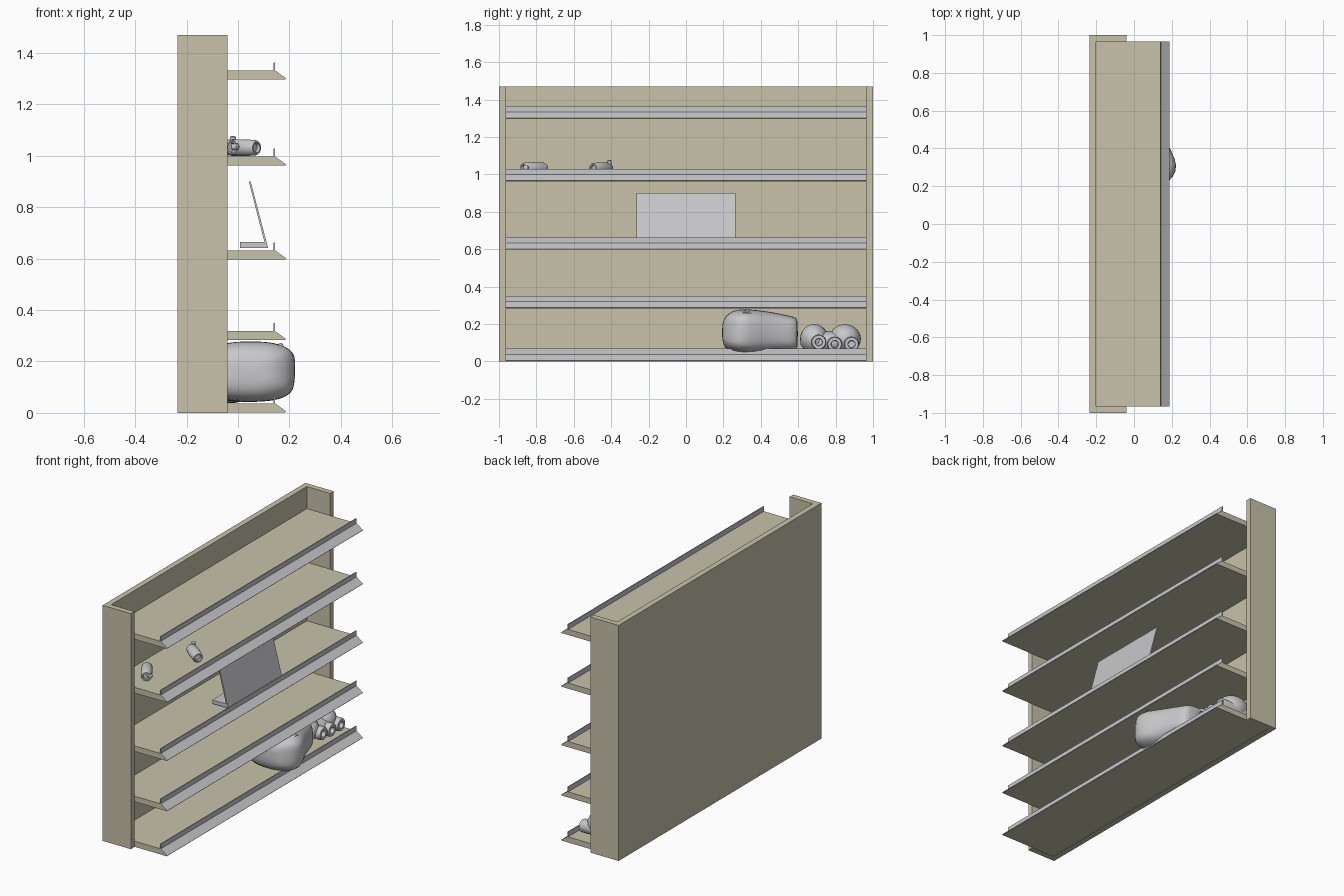
import bpy, bmesh, math
from mathutils import Vector, Matrix

if "Cube" in bpy.data.objects:
    bpy.data.objects.remove(bpy.data.objects["Cube"])


def material(name, colour):
    m = bpy.data.materials.new(name)
    m.use_nodes = True
    m.diffuse_color = colour
    m.node_tree.nodes["Principled BSDF"].inputs["Base Color"].default_value = colour
    return m


BEIGE = material("beige panel", (0.57, 0.54, 0.40, 1))
GREY = material("light grey", (0.58, 0.58, 0.60, 1))


def finish(name, bm, mat, smooth=None):
    bmesh.ops.recalc_face_normals(bm, faces=bm.faces)
    me = bpy.data.meshes.new(name)
    bm.to_mesh(me)
    bm.free()
    ob = bpy.data.objects.new(name, me)
    bpy.context.collection.objects.link(ob)
    me.materials.append(mat)
    if smooth:
        bpy.ops.object.select_all(action='DESELECT')
        ob.select_set(True)
        bpy.context.view_layer.objects.active = ob
        bpy.ops.object.shade_smooth_by_angle(angle=math.radians(smooth))
    return ob


def extrude(name, profile, y0, y1, mat):
    """Extrude an (x, z) profile along y."""
    bm = bmesh.new()
    face = bm.faces.new([bm.verts.new((x, y0, z)) for x, z in profile])
    out = bmesh.ops.extrude_face_region(bm, geom=[face])
    verts = [v for v in out["geom"] if isinstance(v, bmesh.types.BMVert)]
    bmesh.ops.translate(bm, verts=verts, vec=(0, y1 - y0, 0))
    return finish(name, bm, mat)


def box(name, x0, x1, y0, y1, z0, z1, mat):
    return extrude(name, [(x0, z0), (x1, z0), (x1, z1), (x0, z1)], y0, y1, mat)


def loft(name, rings, mat, smooth, caps=True):
    bm = bmesh.new()
    loops = [[bm.verts.new(p) for p in ring] for ring in rings]
    n = len(loops[0])
    for a, b in zip(loops, loops[1:]):
        for i in range(n):
            bm.faces.new((a[i], a[(i + 1) % n], b[(i + 1) % n], b[i]))
    if caps:
        bm.faces.new(loops[0])
        bm.faces.new(loops[-1])
    return finish(name, bm, mat, smooth)


def lathe(name, profile, centre, axis, mat, n=24, smooth=40):
    """Revolve (distance, radius) pairs around an axis through centre."""
    turn = Vector(axis).to_track_quat('Z', 'Y').to_matrix()
    rings = [[Vector(centre) + turn @ Vector((r * math.cos(2 * math.pi * i / n),
                                              r * math.sin(2 * math.pi * i / n), d))
              for i in range(n)] for d, r in profile]
    return loft(name, rings, mat, smooth)


def ellipsoid(name, centre, size, mat):
    bm = bmesh.new()
    bmesh.ops.create_uvsphere(bm, u_segments=24, v_segments=14, radius=1,
                              matrix=Matrix.Translation(centre) @ Matrix.Diagonal((*size, 1)))
    return finish(name, bm, mat, 60)


# Open cabinet: back and two side panels
box("back_panel", -0.235, -0.2, -0.965, 0.965, 0, 1.47, BEIGE)
for side, s in (("right", -1), ("left", 1)):
    y0, y1 = sorted((s * 0.965, s))
    box(side + "_side_panel", -0.235, -0.04, y0, y1, 0, 1.47, BEIGE)

# Shelves with sloping front, grey label strip and upright lip
for i, z in enumerate((0.037, 0.318, 0.632, 0.997, 1.332)):
    b = z - 0.035
    extrude(f"shelf_{i}", [(-0.2, b), (0.184, b), (0.184, b + 0.003), (0.14, z), (-0.2, z)],
            -0.965, 0.965, BEIGE)
    extrude(f"label_strip_{i}", [(0.184, b + 0.003), (0.187, b + 0.004), (0.143, z + 0.001),
                                 (0.14, z)], -0.965, 0.965, GREY)
    box(f"shelf_lip_{i}", 0.138, 0.143, -0.965, 0.965, z, z + 0.031, GREY)

# Display panel on a foot
extrude("display_panel", [(0.109, 0.641), (0.117, 0.641), (0.049, 0.9), (0.042, 0.9)],
        -0.265, 0.265, GREY)
box("display_foot", 0.008, 0.11, -0.265, 0.265, 0.641, 0.664, GREY)

# Two small rounded canisters with recessed ends
canister = [(-0.08, 0.012), (-0.078, 0.022), (-0.06, 0.031), (0, 0.033), (0.06, 0.030),
            (0.068, 0.026), (0.068, 0.019), (0.055, 0.017)]
lathe("canister_right", canister, (-0.06, -0.815, 1.032), (0.55, -0.85, 0), GREY)
lathe("canister_left", canister, (0.02, -0.455, 1.031), (0.75, -0.6, 0), GREY)
lathe("canister_left_knob", [(0, 0.012), (0.022, 0.012), (0.026, 0.007)],
      (-0.02, -0.41, 1.05), (0, 0, 1), GREY, 12)
lathe("canister_right_cap", [(0, 0.014), (0.02, 0.014), (0.024, 0.009)],
      (-0.02, -0.85, 1.035), (0.9, -0.4, 0), GREY, 12)

# Soft bag: lofted rounded sections, creased by gentle waves
sections = [(0.192, -0.02, 0.11, 0.12, 0.19), (0.205, -0.08, 0.16, 0.07, 0.24),
            (0.25, -0.12, 0.215, 0.045, 0.275), (0.31, -0.13, 0.235, 0.042, 0.28),
            (0.38, -0.13, 0.20, 0.042, 0.275), (0.47, -0.13, 0.155, 0.045, 0.262),
            (0.55, -0.12, 0.13, 0.05, 0.245), (0.59, -0.11, 0.11, 0.055, 0.235),
            (0.598, -0.08, 0.09, 0.075, 0.22)]
rings = []
for y, x0, x1, z0, z1 in sections:
    ring = []
    for k in range(28):
        a = 2 * math.pi * k / 28
        c, s = math.cos(a), math.sin(a)
        w = 1 + 0.025 * math.sin(5 * a + 17 * y)
        ring.append(((x0 + x1) / 2 + (x1 - x0) / 2 * w * math.copysign(abs(c) ** 0.75, c), y,
                     (z0 + z1) / 2 + (z1 - z0) / 2 * math.copysign(abs(s) ** 0.6, s)))
    rings.append(ring)
bag = loft("soft_bag", rings, GREY, 50)
sub = bag.modifiers.new("Soft", 'SUBSURF')
sub.levels = sub.render_levels = 1

# Bag handle loop
bm = bmesh.new()
path = [Vector((0.165, 0.318 + 0.04 * math.cos(t), 0.228 + 0.035 * math.sin(t)))
        for t in (math.pi * k / 10 for k in range(11))]
bm.free()
loft("bag_handle", [[p + Vector((0.012 * math.cos(u), 0, 0.008 * math.sin(u)))
                     for u in (math.pi * j / 4 for j in range(8))] for p in path], GREY, 50)

# Lumpy pack with three hollow rolls facing outward
for i, (y, z, ry, rz) in enumerate(((0.685, 0.12, 0.075, 0.08), (0.85, 0.12, 0.085, 0.078),
                                    (0.77, 0.10, 0.16, 0.062))):
    ellipsoid(f"pack_body_{i}", (-0.03, y, z), (0.1, ry, rz), GREY)
roll = [(-0.1, 0.036), (0.075, 0.040), (0.085, 0.036), (0.085, 0.020), (0.05, 0.018)]
for i, (y, z) in enumerate(((0.71, 0.103), (0.795, 0.092), (0.885, 0.092))):
    lathe(f"roll_{i}", roll, (0.01, y, z), (1, 0, 0), GREY)
